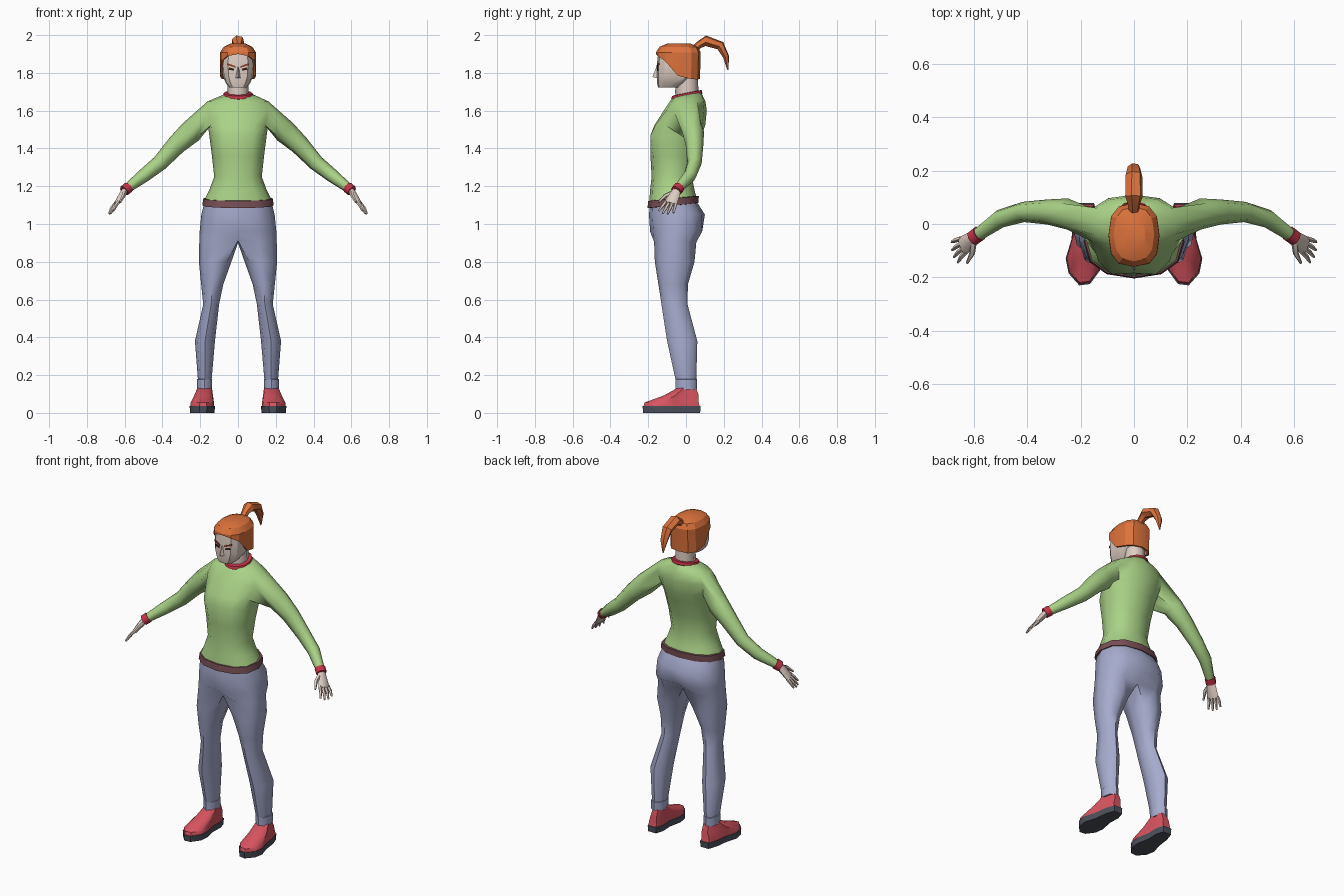
import bpy, bmesh, math
from mathutils import Vector as V

if "Cube" in bpy.data.objects:
    bpy.data.objects.remove(bpy.data.objects["Cube"])


def mat(name, r, g, b):
    m = bpy.data.materials.new(name)
    lin = [((c / 255 + 0.055) / 1.055) ** 2.4 for c in (r, g, b)]
    m.diffuse_color = (*lin, 1)
    m.use_nodes = True
    m.node_tree.nodes["Principled BSDF"].inputs["Base Color"].default_value = m.diffuse_color
    return m


GREEN = mat("sweater green", 170, 210, 135)
BLUE = mat("trouser blue", 166, 171, 205)
RED = mat("shoe red", 216, 84, 96)
TRIM = mat("trim red", 198, 52, 72)
SOLE = mat("sole grey", 76, 81, 92)
HAIR = mat("hair orange", 220, 114, 60)
SKIN = mat("skin", 222, 205, 195)
HEM = mat("hem brown", 118, 78, 84)
BROW = mat("brow brown", 140, 60, 35)
EYE = mat("eye dark", 50, 30, 30)


def ring(z, rx, yf, yb, n=12, p=1.0, tilt=0.0, cx=0.0):
    """Horizontal ring, first point at the front, going round by +x."""
    pts = []
    for k in range(n):
        a = math.radians(-90 + 360 * k / n)
        c, s = [math.copysign(abs(t) ** p, t) if abs(t) > 1e-6 else 0 for t in (math.cos(a), math.sin(a))]
        y = (yf + yb) / 2 + s * (yb - yf) / 2
        pts.append(V((cx + rx * c, y, z + tilt * y)))
    return pts


def skin(bm, a, b):
    for i in range(len(a)):
        j = (i + 1) % len(a)
        bm.faces.new((a[i], a[j], b[j], b[i]))


def loft(bm, rings, caps=(True, True), side=1):
    vs = [[bm.verts.new((p.x * side, p.y, p.z)) for p in r] for r in rings]
    for a, b in zip(vs, vs[1:]):
        skin(bm, a, b)
    if caps[0]:
        bm.faces.new(vs[0])
    if caps[1]:
        bm.faces.new(vs[-1])
    return vs


def finish(bm, name, material, angle=50):
    bmesh.ops.recalc_face_normals(bm, faces=bm.faces)
    for f in bm.faces:
        f.smooth = angle > 0
    for e in bm.edges:
        e.smooth = len(e.link_faces) == 2 and e.calc_face_angle(0) < math.radians(angle)
    me = bpy.data.meshes.new(name)
    bm.to_mesh(me)
    bm.free()
    me.materials.append(material)
    bpy.context.collection.objects.link(bpy.data.objects.new(name, me))


def part(name, material, rings, angle=50, caps=(True, True), side=1):
    bm = bmesh.new()
    loft(bm, rings, caps, side)
    finish(bm, name, material, angle)


def tube(path, radii, u, n=8):
    """Rings along a path; radii are (along u, across u)."""
    path, out = [V(p) for p in path], []
    for i, c in enumerate(path):
        d = (path[min(i + 1, len(path) - 1)] - path[max(i - 1, 0)]).normalized()
        uu = (V(u) - d * d.dot(V(u))).normalized()
        v = uu.cross(d)
        v = -v if v.z < 0 else v
        a0 = math.radians(225)
        out.append([c + uu * radii[i][0] * math.cos(a0 + math.tau * k / n)
                    + v * radii[i][1] * math.sin(a0 + math.tau * k / n) for k in range(n)])
    return out


# Sweater: torso loft, armholes opened and continued into sleeves
bm = bmesh.new()
body = [ring(*r, p=0.88) for r in (
    (1.125, .180, -.194, .060), (1.18, .152, -.190, .045), (1.25, .126, -.182, .032),
    (1.36, .138, -.188, .050), (1.47, .152, -.206, .085), (1.525, .160, -.178, .102),
    (1.60, .178, -.118, .110), (1.65, .160, -.085, .103))]
body.append(ring(1.685, .074, -.068, .078, tilt=.2))
body[4][0].y += .022
body[5][0].y += .012
vs = loft(bm, body)
for s in (1, -1):
    hole = [vs[r][s * k % 12] for r, k in
            ((5, 2), (5, 3), (5, 4), (6, 4), (7, 4), (7, 3), (7, 2), (6, 2))]
    inner = set(hole) | {vs[6][s * 3 % 12]}
    bmesh.ops.delete(bm, geom=[f for f in bm.faces if all(v in inner for v in f.verts)], context='FACES')
    arm = tube([(.25, .038, 1.488), (.325, .045, 1.42), (.415, .045, 1.322), (.50, .020, 1.255), (.592, -.045, 1.184)],
               [(.058, .062), (.047, .052), (.038, .042), (.035, .036), (.025, .024)], (0, 1, 0))
    skin(bm, hole, loft(bm, arm, (False, True), s)[0])
finish(bm, "sweater", GREEN, 55)

# Collar and waist hem bands
part("collar", TRIM, [ring(1.668, .072, -.070, .080, tilt=.2), ring(1.676, .080, -.078, .087, tilt=.2),
                      ring(1.692, .076, -.074, .083, tilt=.2), ring(1.694, .060, -.060, .068, tilt=.2)], 40)
part("waist_hem", HEM, [ring(1.103, .170, -.180, .050, p=.88, tilt=.1), ring(1.105, .189, -.204, .066, p=.88, tilt=.1),
                        ring(1.142, .184, -.200, .068, p=.88, tilt=.1), ring(1.144, .165, -.180, .050, p=.88, tilt=.1)], 40)

# Trousers: pelvis loft splitting into two eight-sided legs
bm = bmesh.new()
hips = [ring(*r, p=0.88) for r in ((1.125, .175, -.188, .052), (1.05, .194, -.196, .100),
                                   (.96, .203, -.190, .103), (.905, .205, -.184, .070))]
hips[2][6].y -= .02
hips[3][0] = V((0, -.145, .912))
hips[3][6] = V((0, .030, .912))
vs = loft(bm, hips, (True, False))
crotch = bm.verts.new((0, -.06, .900))
for s in (1, -1):
    top = [vs[3][s * k % 12] for k in range(7)] + [crotch]
    leg = []
    for z, xi, xo, yf, yb in ((.80, .035, .207, -.165, .045), (.68, .078, .195, -.146, .010),
                              (.575, .100, .184, -.130, .008), (.38, .122, .228, -.100, .060),
                              (.16, .141, .211, -.052, .054)):
        r = ring(z, (xo - xi) / 2, yf, yb, 8, .9, cx=(xi + xo) / 2)
        leg.append(r[-1:] + r[:-1])
    skin(bm, top, loft(bm, leg, (False, True), s)[0])
finish(bm, "trousers", BLUE, 52)

# Shoe outline, seen from above
OUT = [(.150, .078), (.205, .078), (.225, .02), (.235, -.06), (.256, -.13), (.245, -.185),
       (.205, -.23), (.165, -.225), (.128, -.175), (.122, -.12), (.138, -.04), (.135, .03)]


def outline(z, sx, sy, cx=.19, cy=-.076):
    return [V((cx + (x - .19) * sx, cy + (y + .076) * sy, z)) for x, y in OUT]


W = V((-.35, -.9, .225)).normalized()      # across the hand, towards the thumb
D = V((.09, -.07, -.14)).normalized()      # along the hand
WRIST = V((.595, -.047, 1.182))

for s, side in ((1, "left"), (-1, "right")):
    # Shoes and trouser cuffs
    part(side + "_sole", SOLE, [outline(0, .97, .98), outline(.036, 1, 1)], 40, side=s)
    part(side + "_shoe", RED, [outline(.034, .95, .97), outline(.055, .92, .93), outline(.092, .74, .60, .183, -.025),
                               outline(.132, .58, .32, .177, .004)], 45, side=s)
    part(side + "_trouser_cuff", BLUE, [ring(z, rx, yf, yb, 8, .9, cx=.177) for z, rx, yf, yb in
         ((.124, .034, -.045, .050), (.125, .039, -.055, .058), (.178, .040, -.056, .059),
          (.180, .033, -.045, .050))], 50, side=s)
    # Sleeve trim
    part(side + "_sleeve_trim", TRIM, tube([(.580, -.036, 1.194), (.603, -.053, 1.175)],
         [(.031, .030), (.030, .029)], (0, 1, 0)), 50, side=s)
    # Hand: palm, four fingers and thumb
    bm = bmesh.new()
    loft(bm, tube([WRIST - D * .01, WRIST + D * .035, WRIST + D * .095],
                  [(.020, .017), (.030, .018), (.037, .012)], W), side=s)
    for i, length in enumerate((.062, .078, .082, .072)):
        o = -.028 + i * .0185
        base = WRIST + D * .085 + W * o
        tip = base + D * length + W * o * .45
        loft(bm, tube([base, (base + tip) / 2 + V((.004, 0, 0)), tip],
                      [(.0095, .010), (.009, .009), (.005, .005)], W, 5), side=s)
    loft(bm, tube([WRIST + D * .02 + W * .012, WRIST + D * .055 + W * .046, WRIST + D * .105 + W * .064],
                  [(.013, .013), (.011, .011), (.005, .006)], W, 5), side=s)
    finish(bm, side + "_hand", SKIN, 50)
    # Eyes and brows: thin plates following the slope of the face
    for name, m, pts, t in (
            ("eye", EYE, ((.020, 1.812), (.050, 1.816), (.048, 1.829), (.022, 1.823)), .004),
            ("brow", BROW, ((.014, 1.827), (.056, 1.842), (.057, 1.852), (.014, 1.836)), .006)):
        part(side + "_" + name, m, [[V((x, -.1545 + .19 * x - d, z)) for x, z in pts] for d in (-.003, t - .001)],
             0, side=s)

# Neck and head
part("neck", SKIN, [ring(1.64, .060, -.050, .068, 8), ring(1.70, .056, -.058, .066, 8), ring(1.80, .056, -.045, .062, 8)], 50)
part("head", SKIN, [ring(*r, p=.7) for r in (
    (1.723, .046, -.148, -.035), (1.745, .064, -.153, -.005), (1.785, .081, -.155, .045),
    (1.84, .086, -.155, .060), (1.90, .082, -.148, .055))], 25)
part("nose", SKIN, [[V((-.006, -.150, 1.832)), V((.006, -.150, 1.832)), V((0, -.157, 1.830))],
                    [V((-.014, -.150, 1.772)), V((.014, -.150, 1.772)), V((0, -.178, 1.778))]], 0)

# Hair cap with a shaped lower edge
edge = ring(0, .096, -.160, .074, p=.75)
for k, z in enumerate((1.900, 1.888, 1.865, 1.785, 1.768, 1.765, 1.768)):
    edge[k].z = edge[-k].z = z
lip = [V((p.x * .86, (p.y + .043) * .9 - .043, p.z + .002)) for p in edge]
part("hair", HAIR, [lip, edge, ring(1.908, .095, -.160, .078, p=.75), ring(1.938, .076, -.140, .064, p=.8),
                    ring(1.955, .042, -.100, .025, p=.85)], 25, (False, True))

# Ponytail
part("ponytail", HAIR, tube([(0, .045, 1.925), (0, .068, 1.948), (0, .105, 1.970), (0, .182, 1.944), (0, .212, 1.885), (0, .222, 1.815)],
     [(.022, .020), (.022, .020), (.034, .029), (.032, .025), (.024, .017), (.003, .003)], (1, 0, 0), 6), 25)
